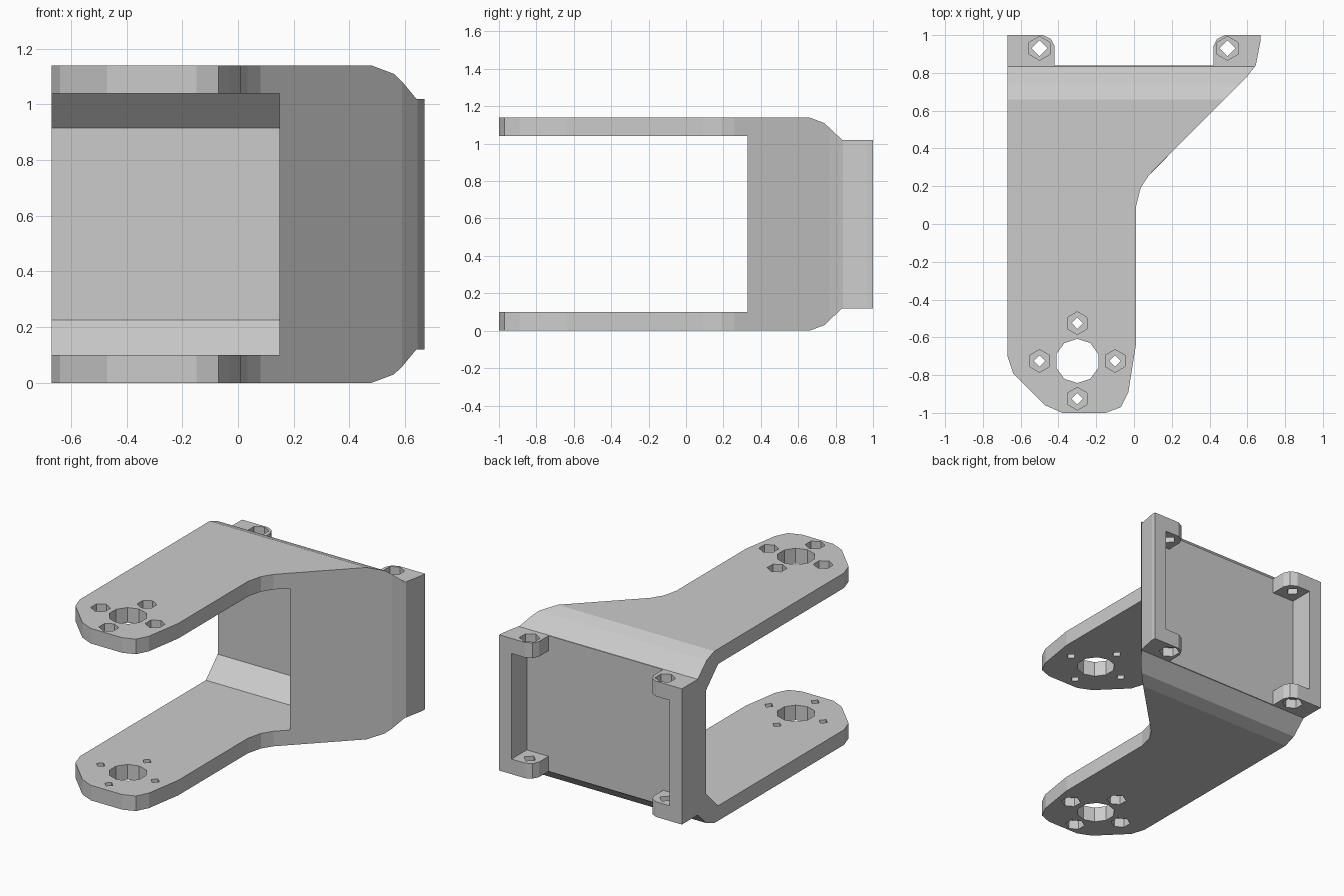
import bpy, bmesh
from math import sin, cos, pi

if "Cube" in bpy.data.objects:
    bpy.data.objects.remove(bpy.data.objects["Cube"])


def prism(name, pts, lo, hi, axis='z'):
    """Extrude a flat outline along z (points are x,y) or along x (points are y,z)."""
    bm = bmesh.new()
    place = (lambda p, h: (p[0], p[1], h)) if axis == 'z' else (lambda p, h: (h, p[0], p[1]))
    a = [bm.verts.new(place(p, lo)) for p in pts]
    b = [bm.verts.new(place(p, hi)) for p in pts]
    bm.faces.new(a[::-1])
    bm.faces.new(b)
    for i in range(len(pts)):
        j = (i + 1) % len(pts)
        bm.faces.new((a[i], a[j], b[j], b[i]))
    bmesh.ops.recalc_face_normals(bm, faces=bm.faces)
    me = bpy.data.meshes.new(name)
    bm.to_mesh(me)
    bm.free()
    ob = bpy.data.objects.new(name, me)
    bpy.context.collection.objects.link(ob)
    return ob


def ngon(x, y, r, n, turn=0.0):
    return [(x + r * cos(turn + 2 * pi * i / n), y + r * sin(turn + 2 * pi * i / n)) for i in range(n)]


def combine(ob, cutter, op='DIFFERENCE'):
    m = ob.modifiers.new('cut', 'BOOLEAN')
    m.operation, m.solver, m.object = op, 'EXACT', cutter
    bpy.context.view_layer.objects.active = ob
    bpy.ops.object.modifier_apply(modifier=m.name)
    bpy.data.objects.remove(cutter, do_unlink=True)


H = 1.14   # full height

# Body: side profile extruded across, trimmed to the plan outline
lower = [(-1.1, 0), (0.66, 0), (0.74, 0.03), (0.835, 0.12), (1.1, 0.12)]
side = lower + [(y, H - z) for y, z in reversed(lower)]
plan = [(-0.67, 1), (-0.67, -0.70), (-0.64, -0.79), (-0.47, -0.96), (-0.38, -1),
        (-0.15, -1), (-0.07, -0.97), (-0.03, -0.89), (0.01, -0.64), (0.01, 0.09),
        (0.035, 0.19), (0.08, 0.26), (0.59, 0.77), (0.645, 0.84), (0.67, 0.97), (0.67, 1)]
bracket = prism('bracket', side, -0.8, 0.8, 'x')
combine(bracket, prism('plan', plan, -0.2, 1.4), 'INTERSECT')

# Opening between the two arms, with chamfered inner corners
opening = [(-1.2, 0.1), (0.62, 0.1), (0.745, 0.225), (0.745, H - 0.225), (0.62, H - 0.1), (-1.2, H - 0.1)]
combine(bracket, prism('opening', opening, -0.9, 0.15, 'x'))

# Back recess: leaves four rounded tabs joined by side rails
half = [(0.42, 0.84), (0.42, 0.94), (0.44, 0.98), (0.48, 1.0), (0.48, 1.1)]
gap = half + [(-x, y) for x, y in reversed(half)]
combine(bracket, prism('tab_gap', gap, -0.2, 1.4))
window = [(-0.58, 0.84), (0.58, 0.84), (0.58, 1.2), (-0.58, 1.2)]
combine(bracket, prism('window', window, 0.22, H - 0.22))

# Large pivot hole in both arms
combine(bracket, prism('pivot_hole', ngon(-0.3, -0.725, 0.117, 10, pi / 10), -0.2, 1.4))


# Screw holes: hexagonal outer recess and a small through hole
def screw(x, y, inset, r_big, r_small):
    combine(bracket, prism('screw_hole', ngon(x, y, r_small, 4), -0.2, 1.4))
    outline = ngon(x, y, r_big, 6, pi / 6)
    combine(bracket, prism('recess_low', outline, -0.2, inset + 0.06))
    combine(bracket, prism('recess_high', outline, H - inset - 0.06, 1.4))


for i in range(4):
    screw(-0.3 + 0.2 * cos(i * pi / 2), -0.725 + 0.2 * sin(i * pi / 2), 0, 0.06, 0.03)
for x in (-0.5, 0.495):
    screw(x, 0.93, 0.12, 0.063, 0.042)
